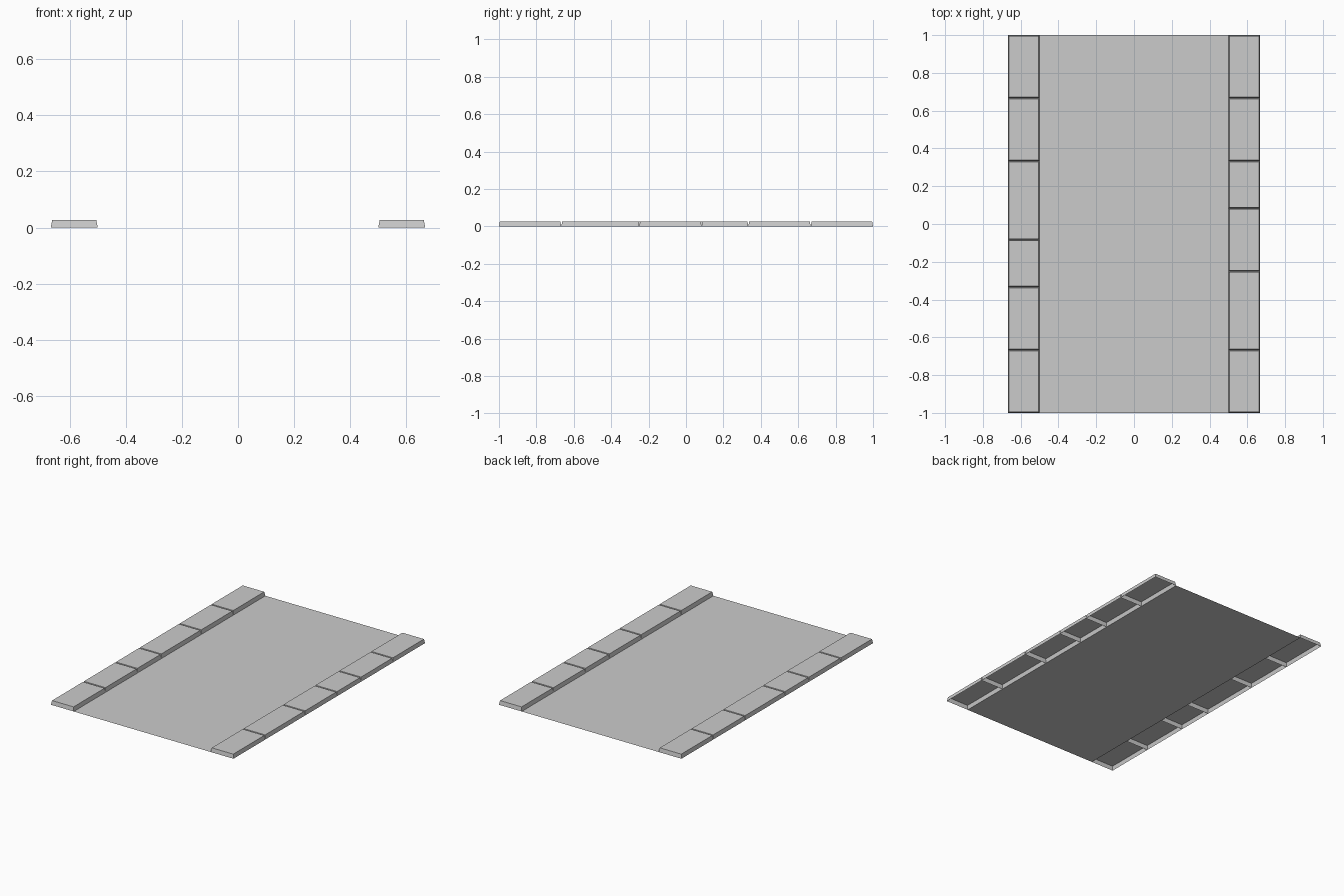
import bpy, bmesh

if "Cube" in bpy.data.objects:
    bpy.data.objects.remove(bpy.data.objects["Cube"])

HALF_ROAD, OUTER, HEIGHT, TAPER = 0.5, 0.667, 0.027, 0.005


def make_object(name, bm):
    mesh = bpy.data.meshes.new(name)
    bm.to_mesh(mesh)
    bm.free()
    obj = bpy.data.objects.new(name, mesh)
    bpy.context.collection.objects.link(obj)
    return obj


def rect(bm, x0, x1, y0, y1, z):
    return [bm.verts.new(p) for p in
            ((x0, y0, z), (x1, y0, z), (x1, y1, z), (x0, y1, z))]


# Road surface: a single flat sheet between the kerbs
bm = bmesh.new()
bm.faces.new(rect(bm, -HALF_ROAD, HALF_ROAD, -1, 1, 0))
make_object("road_surface", bm)


# Kerb stones: tapered blocks, open underneath
def kerb_stone(name, x0, x1, y0, y1):
    bm = bmesh.new()
    base = rect(bm, x0, x1, y0, y1, 0)
    top = rect(bm, x0 + TAPER, x1 - TAPER, y0 + TAPER, y1 - TAPER, HEIGHT)
    bm.faces.new(top)
    for i in range(4):
        j = (i + 1) % 4
        bm.faces.new((base[i], base[j], top[j], top[i]))
    make_object(name, bm)


# Stone lengths along each kerb, in twelfths of a unit, front to back
rows = {
    "left": (-OUTER, -HALF_ROAD, (4, 4, 3, 5, 4, 4)),
    "right": (HALF_ROAD, OUTER, (4, 5, 4, 3, 4, 4)),
}
for side, (x0, x1, lengths) in rows.items():
    y = -1.0
    for n, length in enumerate(lengths, 1):
        kerb_stone(f"{side}_kerb_stone_{n}", x0, x1, y, y + length / 12)
        y += length / 12
